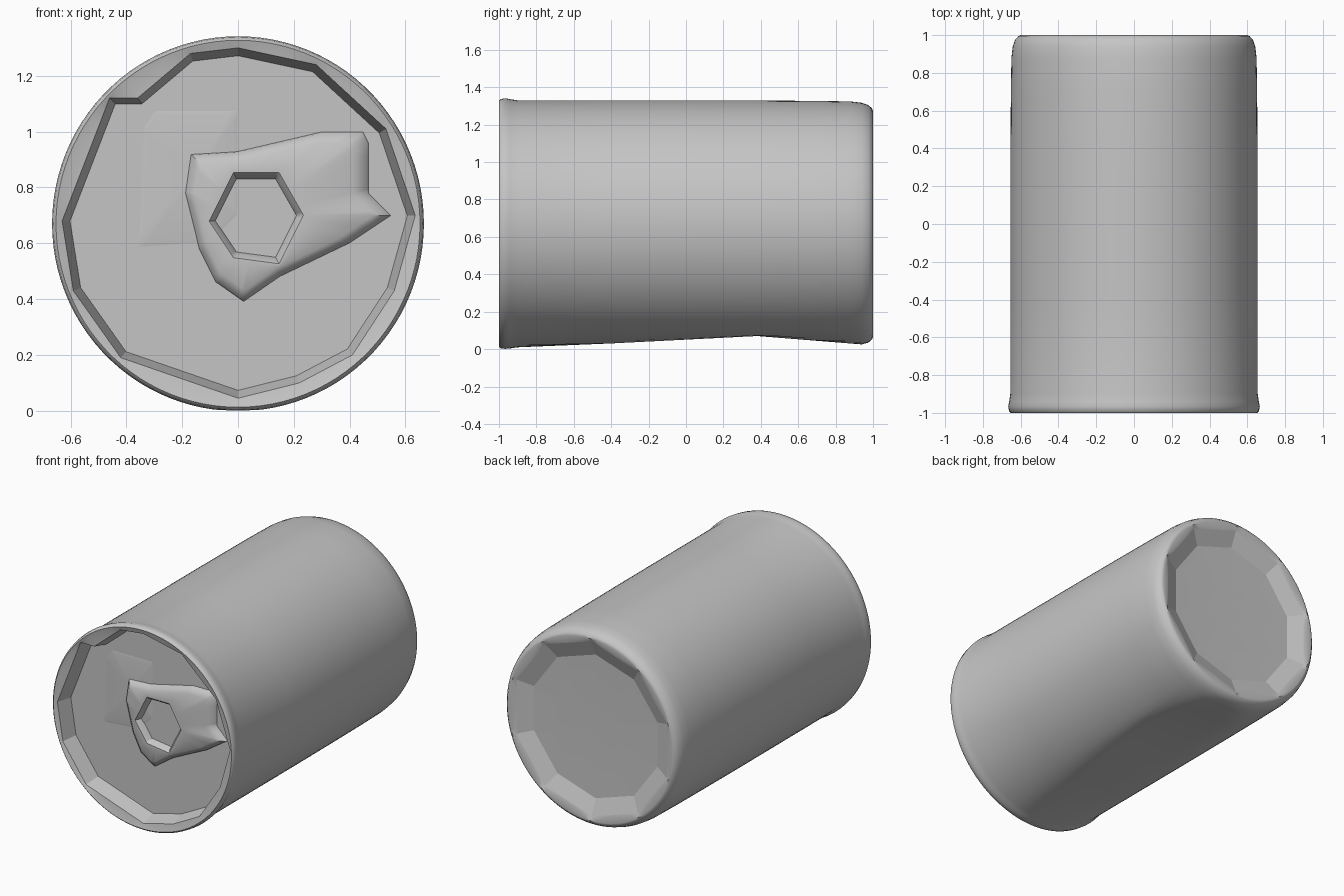
import bpy, bmesh, math
from math import sin, cos, tau

cube = bpy.data.objects.get("Cube")
if cube:
    bpy.data.objects.remove(cube)

SEG = 100
CZ = 0.67
MID = (0, CZ)

metal = bpy.data.materials.new("grey metal")
metal.use_nodes = True
grey = (0.56, 0.56, 0.56, 1)
metal.diffuse_color = grey
bsdf = metal.node_tree.nodes["Principled BSDF"]
bsdf.inputs["Base Color"].default_value = grey
bsdf.inputs["Roughness"].default_value = 0.6


def finish(name, bm, angle):
    bmesh.ops.recalc_face_normals(bm, faces=bm.faces)
    mesh = bpy.data.meshes.new(name)
    bm.to_mesh(mesh)
    bm.free()
    obj = bpy.data.objects.new(name, mesh)
    bpy.context.collection.objects.link(obj)
    mesh.materials.append(metal)
    bpy.ops.object.select_all(action='DESELECT')
    obj.select_set(True)
    bpy.context.view_layer.objects.active = obj
    bpy.ops.object.shade_smooth_by_angle(angle=math.radians(angle))


def circle(r):
    return [(r * cos(tau * i / SEG), CZ + 1.008 * r * sin(tau * i / SEG)) for i in range(SEG)]


def outline(points, centre, scale=1.0):
    """Sample a polygon at even angles around a centre, keeping its corners."""
    cx, cz = centre
    local = [(x - cx, z - cz) for x, z in points]
    ring = []
    for i in range(SEG):
        dx, dz = cos(tau * i / SEG), sin(tau * i / SEG)
        best = 0
        for (ax, az), (bx, bz) in zip(local, local[1:] + local[:1]):
            ex, ez = bx - ax, bz - az
            det = dx * ez - dz * ex
            if abs(det) < 1e-9:
                continue
            t = (ax * ez - az * ex) / det
            u = (ax * dz - az * dx) / det
            if t > 0 and -1e-6 <= u <= 1.000001:
                best = max(best, t)
        ring.append((best * dx, best * dz))
    for x, z in local:
        ring[round(math.atan2(z, x) / tau * SEG) % SEG] = (x, z)
    return [(cx + scale * x, cz + scale * z) for x, z in ring]


def skin(name, rings, cap=None, angle=35, shape=None):
    """Join rings given as (y, points); the cap is a fan to a centre (x, y, z)."""
    bm = bmesh.new()
    loops = []
    for y, pts in rings:
        loops.append([bm.verts.new((x, y, shape(y, z) if shape else z)) for x, z in pts])
    for a, b in zip(loops, loops[1:]):
        for i in range(SEG):
            j = (i + 1) % SEG
            bm.faces.new((a[i], a[j], b[j], b[i]))
    if cap:
        c = bm.verts.new(cap)
        for i in range(SEG):
            bm.faces.new((loops[-1][i], loops[-1][(i + 1) % SEG], c))
    finish(name, bm, angle)


def dent(y, z):
    """Flatten the underside, deepest behind the middle."""
    if y < 0.38:
        low = 0.07 * (y + 1) / 1.38
    else:
        low = 0.07 - 0.08 * (y - 0.38)
    return max(z, low)


# Can wall with rolled front rim and rounded back edge
lid_edge = [(0, 1.3), (0.28, 1.24), (0.53, 1.01), (0.635, 0.7), (0.56, 0.43),
            (0.41, 0.2), (0.22, 0.1), (0, 0.045), (-0.42, 0.19), (-0.59, 0.43),
            (-0.63, 0.68), (-0.46, 1.12), (-0.36, 1.12), (-0.17, 1.28)]
base_edge = [(0.58 * sin(tau * i / 10), CZ + 0.58 * cos(tau * i / 10)) for i in range(10)]
profile = [(-0.998, 0.646), (-1, 0.652), (-0.99, 0.662), (-0.965, 0.666), (-0.94, 0.661),
           (-0.9, 0.655), (-0.4, 0.655), (0.0, 0.655), (0.38, 0.654), (0.7, 0.652),
           (0.88, 0.649), (0.94, 0.642), (0.975, 0.63), (0.995, 0.612), (1, 0.598)]
wall = [(-0.99, outline(lid_edge, MID))]
wall += [(y, circle(r)) for y, r in profile]
wall += [(0.988, outline(base_edge, MID))]
skin("can_wall", wall, angle=40, shape=dent)

# Faceted recessed lid and hollow base
skin("lid", [(-0.99, outline(lid_edge, MID)), (-0.89, outline(lid_edge, MID, 0.955))],
     (0, -0.89, CZ), 5)
skin("hollow_base", [(0.988, outline(base_edge, MID)), (0.945, outline(base_edge, MID, 0.82))],
     (0, 0.935, CZ), 5)

# Pull tab, a rounded loop with a six-sided hole
tab_edge = [(-0.17, 0.92), (0, 0.93), (0.3, 1.0), (0.45, 1.0), (0.47, 0.96), (0.47, 0.78),
            (0.55, 0.7), (0.4, 0.6), (0.15, 0.48), (0.02, 0.39), (-0.08, 0.46),
            (-0.14, 0.58), (-0.19, 0.78)]
hole = [(-0.01, 0.84), (0.14, 0.84), (0.22, 0.7), (0.14, 0.54), (-0.01, 0.56), (-0.09, 0.68)]
hub = (0.06, 0.69)
tab = [(-0.885, outline(tab_edge, hub)), (-0.905, outline(tab_edge, hub, 0.98)),
       (-0.93, outline(tab_edge, hub, 0.86)), (-0.93, outline(hole, hub, 1.09)),
       (-0.915, outline(hole, hub)), (-0.885, outline(hole, hub, 0.92))]
skin("pull_tab", tab, angle=45)

# Shallow scored panel on the lid
panel_edge = [(0, 1.08), (-0.3, 1.08), (-0.34, 1.02), (-0.36, 0.58), (-0.1, 0.6), (0, 0.7)]
panel_mid = (-0.15, 0.85)
skin("scored_panel", [(-0.889, outline(panel_edge, panel_mid)),
                      (-0.893, outline(panel_edge, panel_mid, 0.9))],
     (-0.15, -0.893, 0.85))
